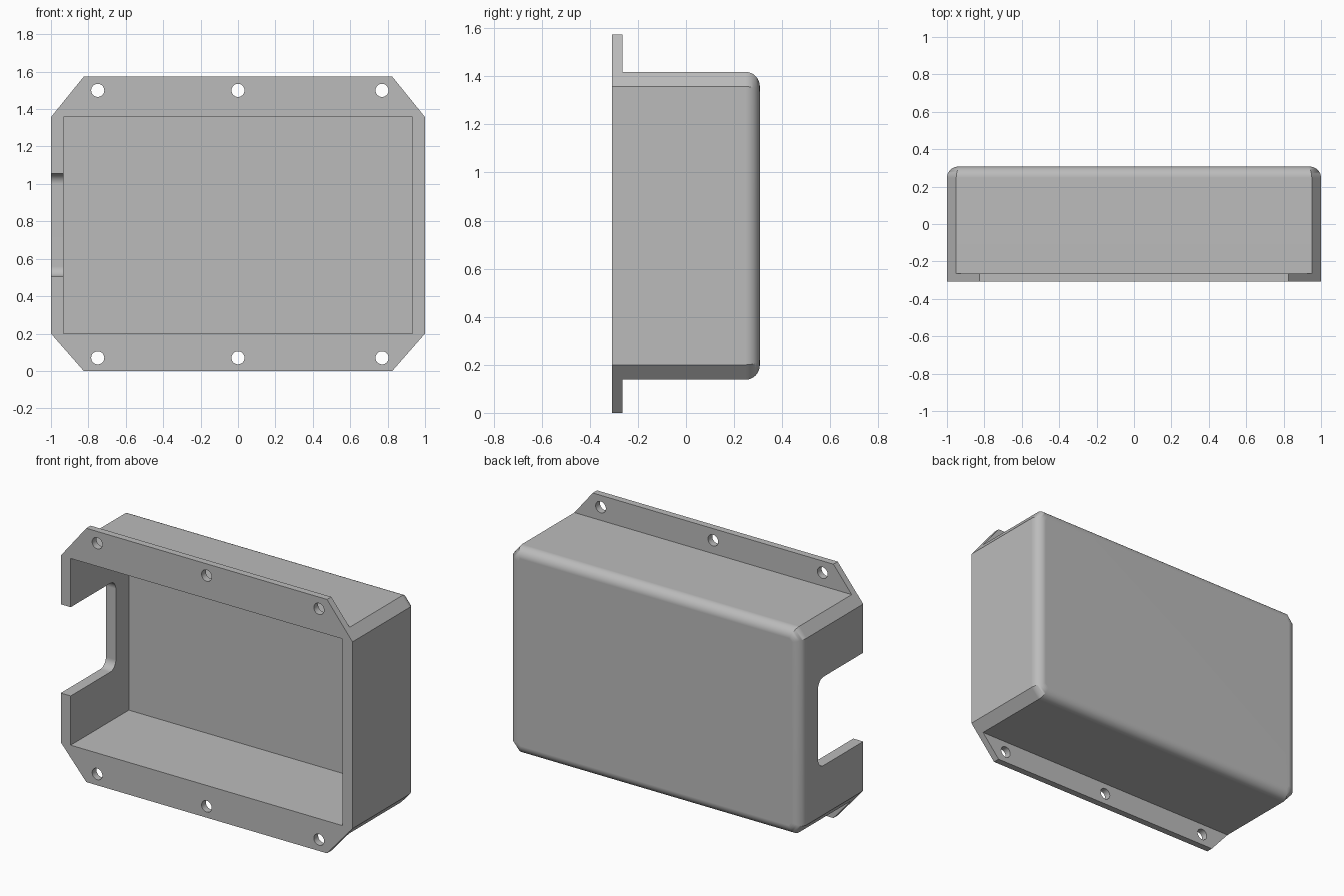
import bpy
import bmesh
from math import radians
from mathutils import Matrix, Vector

if "Cube" in bpy.data.objects:
    bpy.data.objects.remove(bpy.data.objects["Cube"], do_unlink=True)

FRONT, BACK = -0.307, 0.307
FLANGE_BACK = -0.265
BODY_LOW, BODY_HIGH = 0.138, 1.418

grey = bpy.data.materials.new("plain grey")
grey.use_nodes = True
colour = (0.5, 0.5, 0.5, 1)
grey.diffuse_color = colour
grey.node_tree.nodes["Principled BSDF"].inputs["Base Color"].default_value = colour


def finish(name, bm):
    bmesh.ops.recalc_face_normals(bm, faces=bm.faces)
    mesh = bpy.data.meshes.new(name)
    bm.to_mesh(mesh)
    bm.free()
    mesh.materials.append(grey)
    obj = bpy.data.objects.new(name, mesh)
    bpy.context.collection.objects.link(obj)
    return obj


def prism(name, outline, y0, y1):
    """Extrude an (x, z) outline from y0 to y1."""
    bm = bmesh.new()
    face = bm.faces.new([bm.verts.new((x, y0, z)) for x, z in outline])
    new = bmesh.ops.extrude_face_region(bm, geom=[face])["geom"]
    verts = [v for v in new if isinstance(v, bmesh.types.BMVert)]
    bmesh.ops.translate(bm, verts=verts, vec=(0, y1 - y0, 0))
    return finish(name, bm)


def box(name, x0, x1, y0, y1, z0, z1):
    return prism(name, [(x0, z0), (x1, z0), (x1, z1), (x0, z1)], y0, y1)


def hole(x, z):
    bm = bmesh.new()
    matrix = Matrix.Translation((x, FRONT, z)) @ Matrix.Rotation(radians(90), 4, "X")
    bmesh.ops.create_cone(bm, cap_ends=True, segments=32, radius1=0.035,
                          radius2=0.035, depth=0.3, matrix=matrix)
    return finish("hole_cutter", bm)


def round_edges(obj, chosen, radius, segments):
    bm = bmesh.new()
    bm.from_mesh(obj.data)
    bmesh.ops.bevel(bm, geom=[e for e in bm.edges if chosen(e)], offset=radius,
                    offset_type="OFFSET", segments=segments, profile=0.5,
                    affect="EDGES", clamp_overlap=True)
    bm.to_mesh(obj.data)
    bm.free()


def cut(obj, cutter):
    cutter.hide_render = True
    mod = obj.modifiers.new("cut", "BOOLEAN")
    mod.operation = "DIFFERENCE"
    mod.solver = "EXACT"
    mod.object = cutter
    bpy.context.view_layer.objects.active = obj
    bpy.ops.object.modifier_apply(modifier=mod.name)
    bpy.data.objects.remove(cutter, do_unlink=True)


# Full-depth block with clipped corners
right_side = [(0.825, 0), (1, 0.2), (1, 1.357), (0.825, 1.573)]
left_side = [(-x, z) for x, z in reversed(right_side)]
housing = prism("housing", right_side + left_side, FRONT, BACK)

# Step the body in behind the top and bottom mounting flanges
cut(housing, box("lower_cutter", -2, 2, FLANGE_BACK, 1, -1, BODY_LOW))
cut(housing, box("upper_cutter", -2, 2, FLANGE_BACK, 1, BODY_HIGH, 3))

# Rounded rim of the back face
round_edges(housing, lambda e: all(v.co.y > BACK - 0.001 for v in e.verts), 0.06, 8)

# Open cavity
cut(housing, box("cavity_cutter", -0.932, 0.932, -1, 0.262, 0.2, 1.357))

# Side slot with two rounded inner corners
SLOT_END = 0.135
slot = box("slot_cutter", -1.2, -0.8, -1, SLOT_END, 0.505, 1.055)
round_edges(slot, lambda e: all(v.co.y > SLOT_END - 0.001 for v in e.verts)
            and abs(e.verts[0].co.x - e.verts[1].co.x) > 0.1, 0.055, 8)
cut(housing, slot)

# Mounting holes
for z in (0.07, 1.5):
    for x in (-0.75, 0, 0.77):
        cut(housing, hole(x, z))

# Smooth rounds with crisp flat faces
bpy.ops.object.select_all(action="DESELECT")
housing.select_set(True)
bpy.context.view_layer.objects.active = housing
bpy.ops.object.shade_smooth_by_angle(angle=radians(30))
weighted = housing.modifiers.new("flat_normals", "WEIGHTED_NORMAL")
weighted.keep_sharp = True
